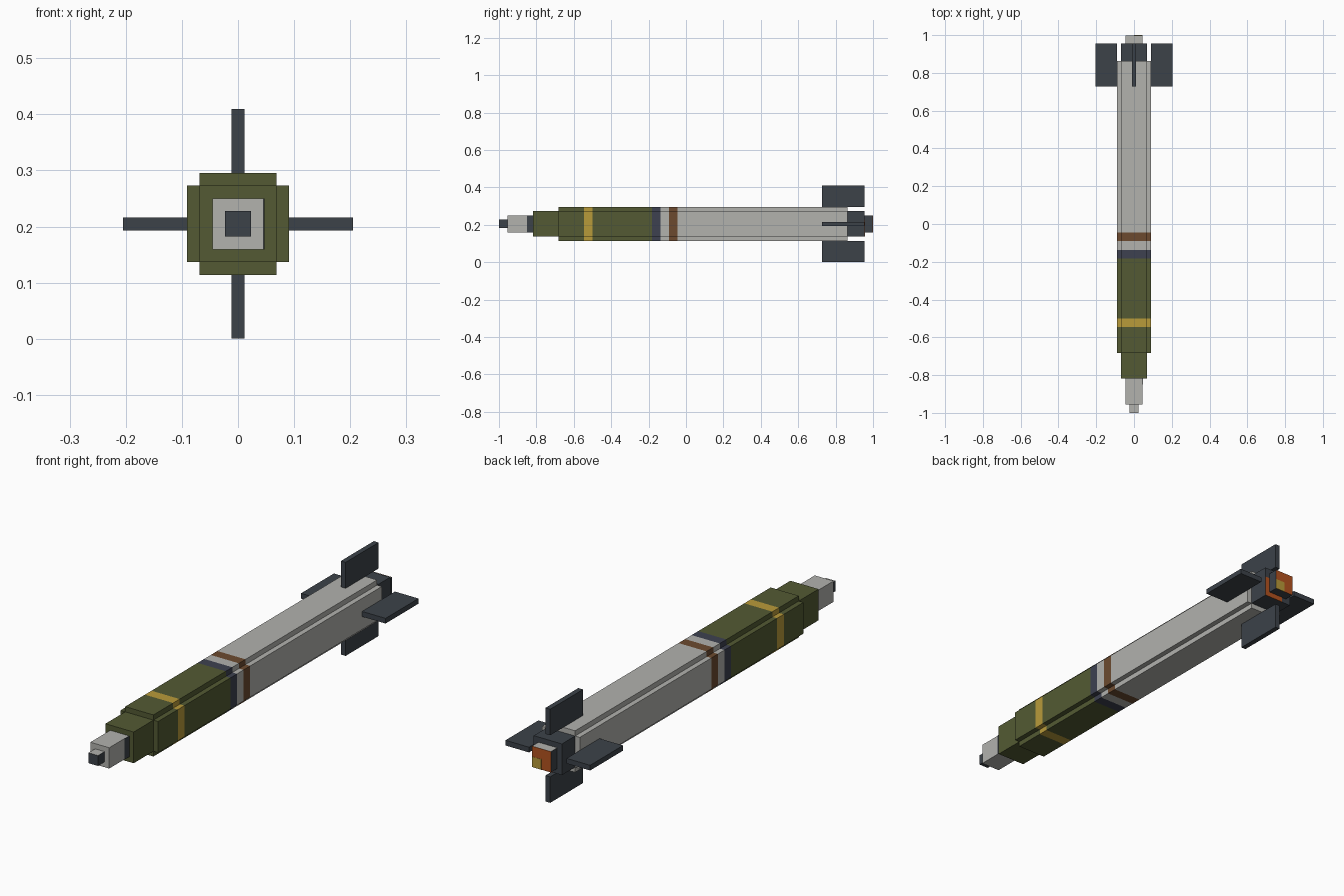
import bpy, bmesh
from mathutils import Vector

cube = bpy.data.objects.get("Cube")
if cube:
    bpy.data.objects.remove(cube, do_unlink=True)

U = 1 / 22          # block pitch
ZC = 4.5 * U        # height of the long axis


def material(name, hex_code):
    rgb = [int(hex_code[i:i + 2], 16) / 255 for i in (0, 2, 4)]
    lin = [c / 12.92 if c < 0.04 else ((c + 0.055) / 1.055) ** 2.4 for c in rgb]
    m = bpy.data.materials.new(name)
    m.use_nodes = True
    m.diffuse_color = (*lin, 1)
    bsdf = next(n for n in m.node_tree.nodes if n.type == "BSDF_PRINCIPLED")
    bsdf.inputs["Base Color"].default_value = (*lin, 1)
    bsdf.inputs["Roughness"].default_value = 0.8
    return m


olive = material("olive green", "535A33")
grey = material("light grey", "B2B2AE")
dark = material("dark slate", "3C4249")
navy = material("dark band blue", "3D4150")
brown = material("brown", "6C4A2F")
yellow = material("yellow", "B99B3A")
orange = material("orange", "B4531F")


def finish(name, bm, mats):
    bmesh.ops.recalc_face_normals(bm, faces=bm.faces)
    me = bpy.data.meshes.new(name)
    bm.to_mesh(me)
    bm.free()
    for m in mats:
        me.materials.append(m)
    ob = bpy.data.objects.new(name, me)
    bpy.context.collection.objects.link(ob)
    return ob


def box(name, lo, hi, mat, top=None):
    """Box in block units about the long axis; top may have its own colour."""
    bm = bmesh.new()
    bmesh.ops.create_cube(bm, size=1)
    for v in bm.verts:
        p = [(a + b) / 2 + c * (b - a) for a, b, c in zip(lo, hi, v.co)]
        v.co = Vector(p) * U + Vector((0, 0, ZC))
    ob = finish(name, bm, [mat, top or mat])
    for f in ob.data.polygons:
        f.material_index = int(f.normal.z > 0.9)
    return ob


# Body: stepped cross profile swept along y, coloured by band
a, b = 1.5, 2
quarter = [(b, a), (a, a), (a, b)]
profile = []
for k in range(4):
    profile += quarter
    quarter = [(-z, x) for x, z in quarter]
stations = [-15, -12, -11, -4, -3, -2, -1, 19]
bands = [olive, yellow, olive, navy, grey, brown, grey]
palette = [olive, yellow, navy, grey, brown]

bm = bmesh.new()
rings = [[bm.verts.new((x * U, y * U, z * U + ZC)) for x, z in profile]
         for y in stations]
for r0, r1, mat in zip(rings, rings[1:], bands):
    for i in range(len(profile)):
        j = (i + 1) % len(profile)
        f = bm.faces.new((r0[i], r0[j], r1[j], r1[i]))
        f.material_index = palette.index(mat)
for ring, mat in ((rings[0], olive), (rings[-1], grey)):
    bm.faces.new(ring).material_index = palette.index(mat)
finish("body", bm, palette)

# Nose
box("nose_collar", (-1.5, -18, -1.5), (1.5, -15, 1.5), olive)
box("nose", (-1, -21, -1), (1, -18, 1), grey)
box("nose_tip", (-.5, -22, -.5), (.5, -21, .5), dark, grey)
box("nose_side_patch", (1, -18.7, -1), (1.04, -18, 1), dark)

# Tail
box("tail_collar", (-1.5, 19, -1.5), (1.5, 21, 1.5), dark)
box("nozzle", (-1, 21, -1), (1, 21.96, 1), dark, grey)
box("nozzle_glow", (-1, 21.96, -1), (1, 21.98, 1), orange)
box("nozzle_hot_spot", (0, 21.98, -1), (1, 22, 0), yellow)
box("collar_glow_side", (1, 21, -1.5), (1.5, 21.04, .5), orange)
box("collar_glow_bottom", (-.5, 21, -1.5), (1, 21.04, -1), orange)

# Four fins
for name, s in (("left", 1), ("right", -1)):
    x0, x1 = sorted((2 * s, 4.5 * s))
    box(name + "_fin", (x0, 16, -.25), (x1, 21, .25), dark)
for name, s in (("top", 1), ("bottom", -1)):
    z0, z1 = sorted((2 * s, 4.5 * s))
    box(name + "_fin", (-.25, 16, z0), (.25, 21, z1), dark)
